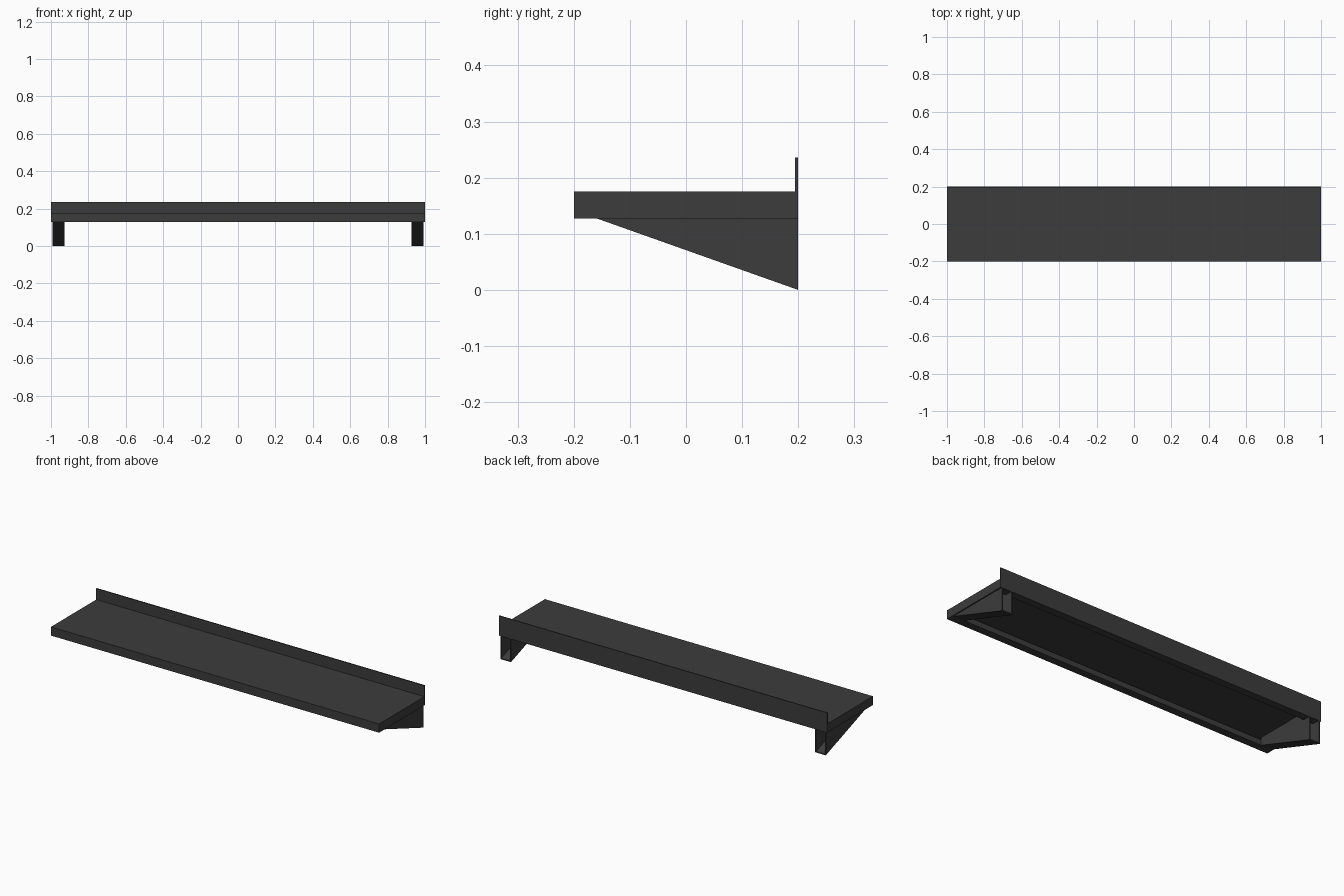
import bpy
import bmesh

cube = bpy.data.objects.get("Cube")
if cube:
    bpy.data.objects.remove(cube, do_unlink=True)

metal = bpy.data.materials.new("dark grey metal")
metal.use_nodes = True
GREY = (0.045, 0.045, 0.045, 1)
metal.diffuse_color = GREY
metal.node_tree.nodes["Principled BSDF"].inputs["Base Color"].default_value = GREY

T = 0.006                       # sheet thickness
FRONT, BACK = -0.2, 0.2
UNDER, DECK, TOP = 0.127, 0.175, 0.236
LIP = 0.042                     # width of the folded return under the deck
HEM = 0.157                     # top of the turned-up edge


def extrude_profile(name, profile, x0, x1):
    """Extrude a closed (y, z) profile from x0 to x1."""
    bm = bmesh.new()
    face = bm.faces.new([bm.verts.new((x0, y, z)) for y, z in profile])
    new = bmesh.ops.extrude_face_region(bm, geom=[face])["geom"]
    moved = [v for v in new if isinstance(v, bmesh.types.BMVert)]
    bmesh.ops.translate(bm, verts=moved, vec=(x1 - x0, 0, 0))
    bmesh.ops.recalc_face_normals(bm, faces=bm.faces)
    mesh = bpy.data.meshes.new(name)
    bm.to_mesh(mesh)
    bm.free()
    mesh.materials.append(metal)
    obj = bpy.data.objects.new(name, mesh)
    bpy.context.collection.objects.link(obj)
    return obj


# Folded shelf sheet: hem, lip, front, deck, upstand, back, lip, hem
f, b = FRONT + LIP, BACK - LIP
outside = [(f, HEM), (f, UNDER), (FRONT, UNDER), (FRONT, DECK),
           (BACK - T, DECK), (BACK - T, TOP), (BACK, TOP),
           (BACK, UNDER), (b, UNDER), (b, HEM)]
inside = [(b + T, HEM), (b + T, UNDER + T), (BACK - T, UNDER + T),
          (BACK - T, DECK - T), (FRONT + T, DECK - T),
          (FRONT + T, UNDER + T), (f - T, UNDER + T), (f - T, HEM)]
extrude_profile("shelf_sheet", outside + inside, -1, 1)

# End caps and open-backed triangular brackets
cap = [(FRONT, UNDER), (BACK, UNDER), (BACK, DECK), (FRONT, DECK)]
plate = [(f, UNDER), (BACK, 0), (BACK, UNDER), (b, UNDER),
         (b, DECK - T), (f, DECK - T)]
slope = [(f, UNDER), (BACK, 0), (BACK, T), (f + T, UNDER + T / 2)]
OUTER, INNER = 0.992, 0.927
for side, s in (("left", 1), ("right", -1)):
    extrude_profile(f"{side}_end_cap", cap, s, s * (1 - T))
    extrude_profile(f"{side}_bracket_outer_plate", plate, s * OUTER, s * (OUTER - T))
    extrude_profile(f"{side}_bracket_inner_plate", plate, s * INNER, s * (INNER + T))
    extrude_profile(f"{side}_bracket_sloped_plate", slope, s * OUTER, s * INNER)
